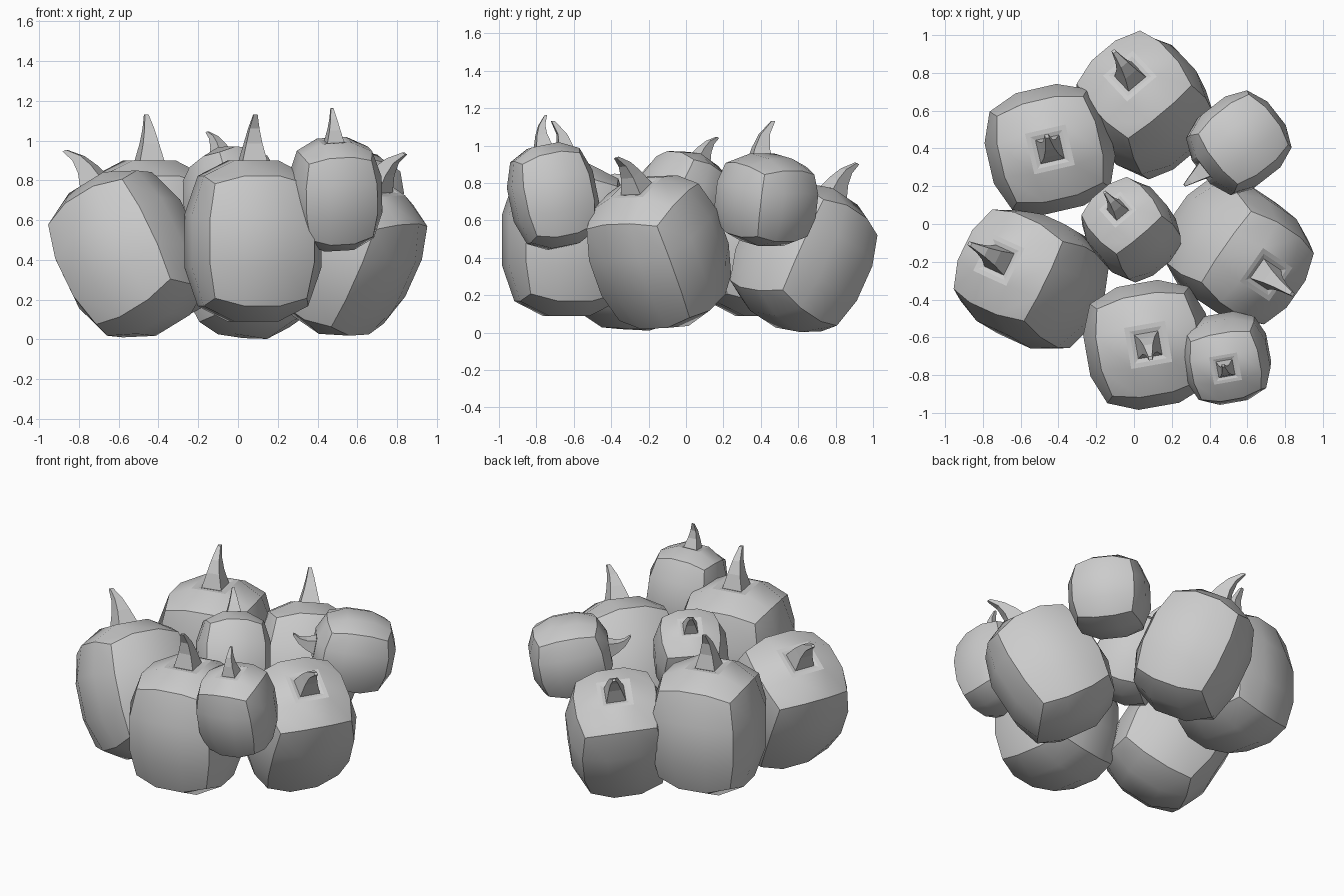
import bpy, bmesh
from math import radians, cos, sin
from mathutils import Vector, Matrix

if "Cube" in bpy.data.objects:
    bpy.data.objects.remove(bpy.data.objects["Cube"])

R_XY, R_Z, POWER = 0.338, 0.415, 3.0

# Stem sections: bend offset, height, half width (the first two form the shallow collar)
STEM = [(0, 0.405, 0.086), (0, 0.398, 0.064), (0.004, 0.49, 0.041),
        (0.024, 0.565, 0.025), (0.072, 0.635, 0.010)]


def gourd_mesh():
    """Boxy rounded body with creased cube edges and a bent stem."""
    bm = bmesh.new()
    bmesh.ops.create_cube(bm, size=2)
    bmesh.ops.subdivide_edges(bm, edges=bm.edges[:], cuts=2, use_grid_fill=True)
    creases = []
    for e in bm.edges:
        mid = (e.verts[0].co + e.verts[1].co) / 2
        if sum(abs(c) > 0.99 for c in mid) >= 2:
            creases.append(e)
    top = max(bm.faces, key=lambda f: f.calc_center_median().z
              - f.calc_center_median().xy.length)
    # Round the cube
    for v in bm.verts:
        n = sum(abs(c) ** POWER for c in v.co) ** (1 / POWER)
        p = v.co / n
        v.co = (p.x * R_XY, p.y * R_XY, p.z * R_Z)
    for f in bm.faces:
        f.smooth = True
    for e in creases:
        e.smooth = False
    # Grow the stem out of the centre face
    for off, z, hw in STEM:
        signs = [(1 if l.vert.co.x > top.calc_center_median().x else -1,
                  1 if l.vert.co.y > 0 else -1) for l in top.loops]
        top = bmesh.ops.extrude_discrete_faces(bm, faces=[top])['faces'][0]
        for l, (sx, sy) in zip(top.loops, signs):
            l.vert.co = (off + sx * hw, sy * hw, z)
        for f in {f for v in top.verts for f in v.link_faces}:
            f.smooth = False
    bmesh.ops.recalc_face_normals(bm, faces=bm.faces[:])
    me = bpy.data.meshes.new("gourd")
    bm.to_mesh(me)
    bm.free()
    return me


def heading(deg):
    return Vector((cos(radians(deg)), sin(radians(deg)), 0))


def place(name, mesh, loc, axis, bend, s, sz=None):
    """Stand a gourd along axis, its stem bending towards bend."""
    z = Vector(axis).normalized()
    x = (bend - z * bend.dot(z)).normalized()
    y = z.cross(x)
    ob = bpy.data.objects.new(name, mesh)
    ob.matrix_world = (Matrix.Translation(loc)
                       @ Matrix((x, y, z)).transposed().to_4x4()
                       @ Matrix.Diagonal((s, s, sz or s, 1)))
    bpy.context.collection.objects.link(ob)


mesh = gourd_mesh()
UP = Vector((0, 0, 1))
# Ring of large gourds
place("large_gourd_back_left", mesh, (-0.445, 0.395, 0.495), (0, 0, 1), heading(103), 1)
place("large_gourd_back", mesh, (0.055, 0.63, 0.40), (-0.2, 0.40, 0.89), heading(130), 0.94)
place("large_gourd_left", mesh, (-0.545, -0.29, 0.43), (-0.42, 0.25, 0.87), heading(154), 1)
place("large_gourd_right", mesh, (0.545, -0.145, 0.43), (0.39, -0.31, 0.87), heading(-35), 0.98)
place("large_gourd_front", mesh, (0.075, -0.64, 0.495), (0, 0, 1), heading(-80), 1)
# Small gourds resting on top
place("small_gourd_centre", mesh, (-0.015, -0.03, 0.69), (-0.26, 0.39, 0.88), heading(130), 0.67)
place("small_gourd_back_right", mesh, (0.555, 0.43, 0.71), (-0.78, -0.61, 0.18), UP, 0.72, 0.6)
place("small_gourd_front_right", mesh, (0.49, -0.71, 0.73), (-0.02, -0.2, 0.97), heading(100), 0.68)
